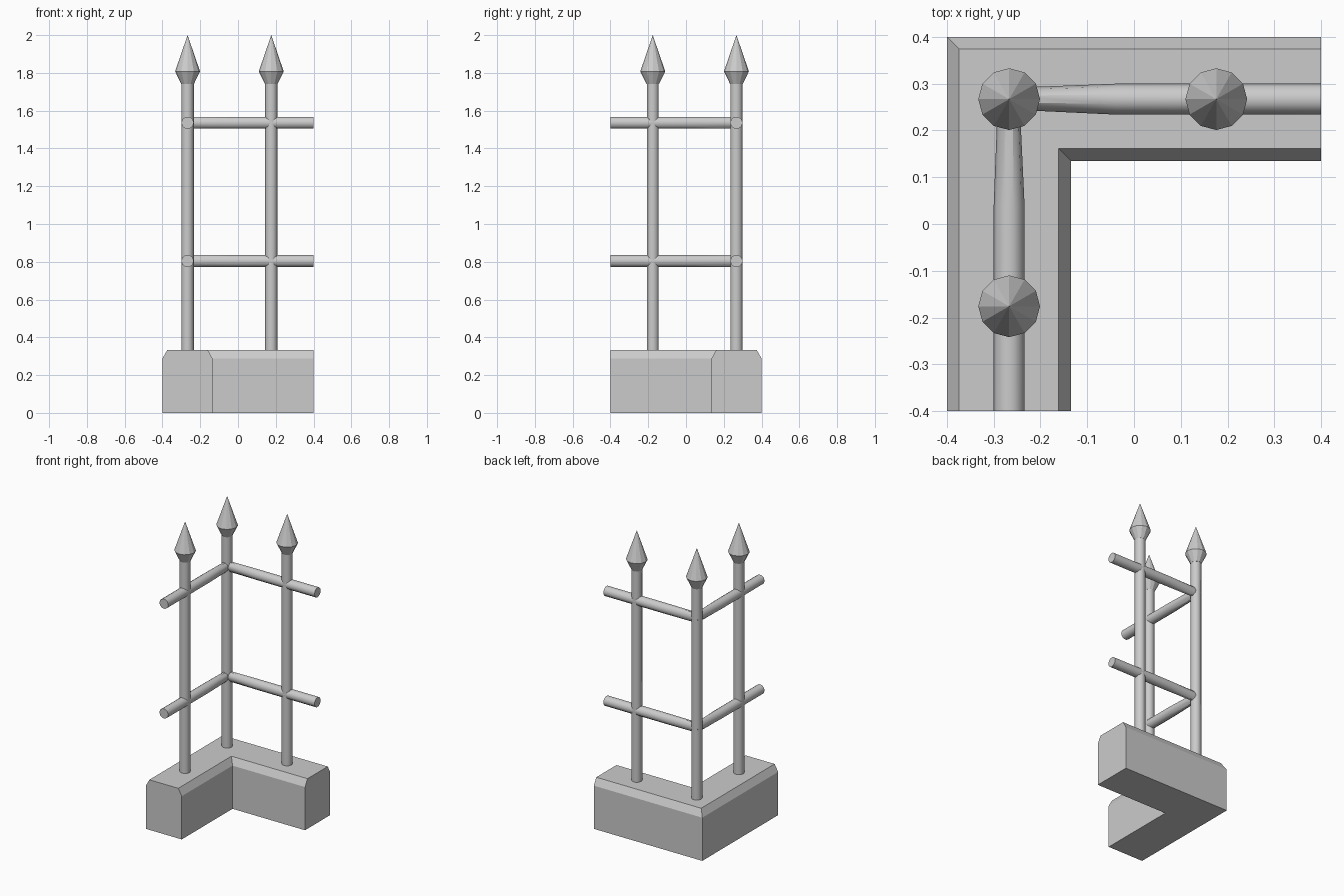
import bpy, bmesh
from math import sin, cos, tau, sqrt
from mathutils import Vector

if "Cube" in bpy.data.objects:
    bpy.data.objects.remove(bpy.data.objects["Cube"])

C = 0.267          # distance of the fence line from the centre
R = 0.033          # rod radius


def finish(name, bm, smooth=False):
    bmesh.ops.recalc_face_normals(bm, faces=bm.faces)
    me = bpy.data.meshes.new(name)
    bm.to_mesh(me)
    bm.free()
    ob = bpy.data.objects.new(name, me)
    bpy.context.collection.objects.link(ob)
    if smooth:
        bpy.ops.object.select_all(action='DESELECT')
        bpy.context.view_layer.objects.active = ob
        ob.select_set(True)
        bpy.ops.object.shade_smooth_by_angle(angle=0.7)
    return ob


def loft(name, rings, smooth=False):
    """Skin closed rings of points and cap both ends."""
    bm = bmesh.new()
    vs = [[bm.verts.new(p) for p in ring] for ring in rings]
    n = len(vs[0])
    for a, b in zip(vs, vs[1:]):
        for i in range(n):
            j = (i + 1) % n
            bm.faces.new((a[i], a[j], b[j], b[i]))
    bm.faces.new(vs[0])
    bm.faces.new(vs[-1])
    return finish(name, bm, smooth)


def sweep(name, path, profile, z=0, smooth=False):
    """Sweep a (side, height) profile along points (x, y, side vector)."""
    return loft(name, [[(x + s[0] * d, y + s[1] * d, z + h) for d, h in profile]
                       for x, y, s in path], smooth)


def circle(r, n):
    return [(r * cos(tau * i / n), r * sin(tau * i / n)) for i in range(n)]


# L-shaped plinth with chamfered top edges and a mitred corner
W = 0.1325
half = [(W, 0), (W, 0.288), (W - 0.026, 0.334)]
profile = half + [(-d, h) for d, h in reversed(half)]
B = 0.4 - W
sweep("plinth", [(-B, -0.4, (-1, 0)), (-B, B, (-1, 1)), (0.4, B, (0, 1))], profile)

# Two rails that pinch in at the corner post
k = sqrt(0.5)
rail_path = [(-C, -0.4, (-1, 0)), (-C, 0.04, (-1, 0)), (-C, C, (-k, k)),
             (-0.04, C, (0, 1)), (0.4, C, (0, 1))]
for label, z in (("lower", 0.804), ("upper", 1.536)):
    sweep(label + "_rail", rail_path, circle(R, 10), z, True)

# Posts with faceted spear heads
for label, x, y in (("corner", -C, C), ("right", 0.176, C), ("front", -C, -0.176)):
    loft(label + "_post", [[(x + a, y + b, z) for a, b in circle(R, 10)]
                           for z in (0.32, 1.75)], True)
    bm = bmesh.new()
    low, wide = [[bm.verts.new((x + a, y + b, z)) for a, b in circle(r, 12)]
                 for r, z in ((R, 1.74), (0.066, 1.808))]
    tip = bm.verts.new((x, y, 2.0))
    bm.faces.new(low)
    for i in range(12):
        j = (i + 1) % 12
        bm.faces.new((low[i], low[j], wide[j], wide[i]))
        bm.faces.new((wide[i], wide[j], tip))
    finish(label + "_spear_head", bm)
